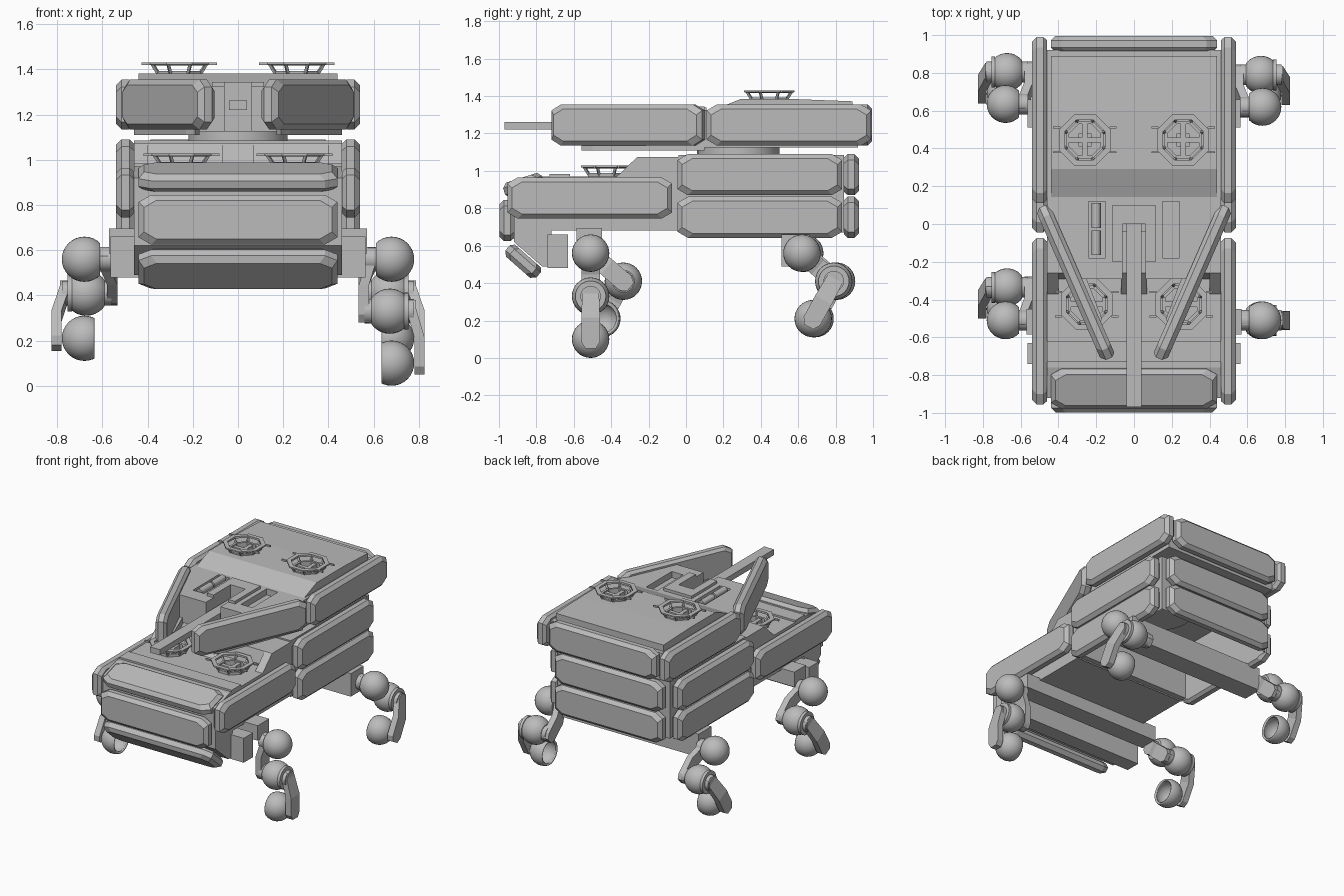
import bpy, bmesh, math
from mathutils import Vector, Matrix

if "Cube" in bpy.data.objects:
    bpy.data.objects.remove(bpy.data.objects["Cube"])

GREY = bpy.data.materials.new("plain grey")
GREY.diffuse_color = (0.5, 0.5, 0.5, 1)
GREY.use_nodes = True
GREY.node_tree.nodes["Principled BSDF"].inputs["Base Color"].default_value = GREY.diffuse_color


def finish(name, bm, smooth=False):
    bmesh.ops.recalc_face_normals(bm, faces=bm.faces)
    me = bpy.data.meshes.new(name)
    bm.to_mesh(me)
    bm.free()
    me.materials.append(GREY)
    ob = bpy.data.objects.new(name, me)
    bpy.context.collection.objects.link(ob)
    if smooth:
        bpy.ops.object.select_all(action='DESELECT')
        ob.select_set(True)
        bpy.context.view_layer.objects.active = ob
        bpy.ops.object.shade_smooth_by_angle(angle=math.radians(35))
    return ob


def loft(bm, rings, caps=True, closed=False):
    vs = [[bm.verts.new(p) for p in r] for r in rings]
    n = len(vs[0])
    for a, b in list(zip(vs, vs[1:])) + ([(vs[-1], vs[0])] if closed else []):
        for i in range(n):
            bm.faces.new((a[i], a[(i + 1) % n], b[(i + 1) % n], b[i]))
    if caps and not closed:
        bm.faces.new(vs[0])
        bm.faces.new(vs[-1])


def add_box(bm, x, y, z):
    loft(bm, [[(x[0], y[0], k), (x[1], y[0], k), (x[1], y[1], k), (x[0], y[1], k)] for k in z])


def box(name, x, y, z):
    bm = bmesh.new()
    add_box(bm, x, y, z)
    return finish(name, bm)


def prism(name, pts, axis, lo, hi):
    bm = bmesh.new()
    loft(bm, [[(k, a, b) if axis == 'x' else (a, b, k) for a, b in pts] for k in (lo, hi)])
    return finish(name, bm)


def cylinder(bm, p, q, r, n=24):
    p, q = Vector(p), Vector(q)
    m = (q - p).to_track_quat('Z', 'Y').to_matrix()
    ring = [m @ Vector((r * math.cos(2 * math.pi * i / n), r * math.sin(2 * math.pi * i / n), 0)) for i in range(n)]
    loft(bm, [[p + v for v in ring], [q + v for v in ring]])


def plate(name, c, u, n, L=0.88, H=0.22, T=0.08):
    """Armour slab: eight-sided outline, both faces inset."""
    u, n, c = Vector(u).normalized(), Vector(n).normalized(), Vector(c)
    v = n.cross(u)
    rings = []
    for t, s in ((-T / 2, 0.018), (-T / 4, 0), (T / 5, 0), (T / 2, 0.024)):
        a, b, ca, cb = L / 2 - s, H / 2 - s, 0.055, 0.032
        out = [(a, b - cb), (a - ca, b), (ca - a, b), (-a, b - cb),
               (-a, cb - b), (ca - a, -b), (a - ca, -b), (a, cb - b)]
        rings.append([c + u * i + v * j + n * t for i, j in out])
    bm = bmesh.new()
    loft(bm, rings)
    return finish(name, bm)


# side armour, mirrored
for s, side in ((1, "right"), (-1, "left")):
    plate(f"{side}_turret_plate", (s * .5, .55, 1.245), (0, 1, 0), (s, 0, 0))
    plate(f"{side}_turret_angled_plate", (s * .31, -.31, 1.245), (s * .4, .915, 0), (s * .915, -.4, 0))
    plate(f"{side}_upper_hull_plate", (s * .5, .395, .98), (0, 1, 0), (s, 0, 0))
    plate(f"{side}_lower_hull_plate", (s * .5, .395, .752), (0, 1, 0), (s, 0, 0))
    plate(f"{side}_front_hull_plate", (s * .5, -.515, .855), (0, 1, 0), (s, 0, 0))
    # narrow skirt below the angled plate
    prism(f"{side}_turret_skirt", [(s * .46, .1), (s * .40, .1), (s * .17, -.5), (s * .19, -.56), (s * .23, -.5)],
          'z', 1.11, 1.16)

# back and front armour
plate("back_turret_plate", (0, .955, 1.245), (1, 0, 0), (0, 1, 0))
plate("back_upper_plate", (0, .885, .98), (1, 0, 0), (0, 1, 0))
plate("back_lower_plate", (0, .885, .752), (1, 0, 0), (0, 1, 0))
plate("front_plate", (0, -.957, .735), (1, 0, 0), (0, -1, 0))
plate("front_upper_plate", (0, -.868, .925), (1, 0, 0), (0, -.3, .954))
plate("front_lower_plate", (0, -.872, .515), (1, 0, 0), (0, -.66, -.75))

# hull
front_hull = prism("front_hull", [(-.72, .68), (0, .68), (0, 1.075), (-.26, 1.075), (-.29, .97), (-.76, .97),
                                  (-.92, .92), (-.92, .62), (-.77, .49), (-.72, .49)], 'x', -.46, .46)
bm = bmesh.new()
add_box(bm, (-.46, .46), (-.04, .845), (.67, 1.085))
bmesh.ops.delete(bm, geom=[f for f in bm.faces if f.calc_center_median().z < .68], context='FACES')
finish("rear_hull", bm)
ramp = [(-.38, .96), (-.26, 1.075), (-.2, 1.075), (-.2, .96)]
for lo, hi in ((-.07, .07), (.4, .46), (-.46, -.4)):
    prism("deck_ramp", ramp, 'x', lo, hi)
box("deck_band", (-.46, .46), (-.73, -.62), (.95, .983))

# turret body with gun slot
half = [(.06, .0), (.06, -.29), (.28, -.29), (.46, .1), (.46, .92)]
turret = prism("turret_body", half + [(-x, y) for x, y in reversed(half)], 'z', 1.125, 1.325)
roof = prism("turret_roof", [(.13, 1.32), (.29, 1.383), (.6, 1.383), (.89, 1.372), (.89, 1.32)], 'x', -.44, .44)
bm = bmesh.new()
cylinder(bm, (0, .28, 1.05), (0, .28, 1.14), .22, 32)
finish("turret_ring", bm, True)
box("gun_barrel", (-.04, .04), (-.97, .01), (1.22, 1.262))
bm = bmesh.new()
for s in (1, -1):
    add_box(bm, sorted((s * .06, s * .115)), (-.2, .1), (1.25, 1.345))
add_box(bm, (-.06, .06), (.0, .1), (1.25, 1.345))
finish("gun_slot_frame", bm)
bm = bmesh.new()
for y in (-.165, -.02):
    cylinder(bm, (-.2, y, 1.315), (-.2, y + .13, 1.315), .024, 16)
finish("deck_canisters", bm, True)


# wells for fans and deck recesses
def cut(target, cutter):
    cutter.hide_render = True
    m = target.modifiers.new("cut", 'BOOLEAN')
    m.operation, m.object, m.solver = 'DIFFERENCE', cutter, 'EXACT'
    bpy.context.view_layer.objects.active = target
    bpy.ops.object.modifier_apply(modifier=m.name)
    bpy.data.objects.remove(cutter, do_unlink=True)


def octagon(c, r, z):
    return [(c[0] + r * math.cos(math.pi * (i + .5) / 4), c[1] + r * math.sin(math.pi * (i + .5) / 4), z)
            for i in range(8)]


def fan(name, x, y, z, targets):
    for t in targets:
        bm = bmesh.new()
        loft(bm, [octagon((x, y), .092, z - .1), octagon((x, y), .092, z + .1)])
        cut(t, finish("well_cutter", bm))
    bm = bmesh.new()
    # raised outer ring and low inner ring
    loft(bm, [octagon((x, y), r, z + h) for r, h in ((.115, .036), (.147, .04), (.147, .05), (.115, .05))], closed=True)
    loft(bm, [octagon((x, y), r, z + h) for r, h in ((.09, -.02), (.108, -.02), (.108, .012), (.09, .012))], closed=True)
    # sloping struts at the corners
    for (a, b, c), (d, e, f) in zip(octagon((x, y), .1, z), octagon((x, y), .13, z + .045)):
        cylinder(bm, (a, b, c), (d, e, f), .009, 4)
    # cross bars and hub
    add_box(bm, (x - .09, x + .09), (y - .014, y + .014), (z - .03, z + .005))
    add_box(bm, (x - .014, x + .014), (y - .09, y + .09), (z - .03, z + .005))
    add_box(bm, (x - .035, x + .035), (y - .035, y + .035), (z - .05, z - .005))
    # side prongs
    for s in (1, -1):
        for t in (1, -1):
            add_box(bm, sorted((x + s * .13, x + s * .168)), sorted((y + t * .06, y + t * .07)), (z + .038, z + .05))
    finish(name, bm)


for s in (1, -1):
    cut(turret, box("recess_cutter", sorted((s * .15, s * .242)), (-.18, .12), (1.28, 1.4)))
    fan("turret_fan", s * .26, .445, 1.381, (roof, turret))
    fan("front_deck_fan", s * .25, -.425, .978, (front_hull,))

# cross beams carrying the legs
box("front_block_beam", (-.565, .565), (-.74, -.63), (.48, .66))
box("front_leg_beam", (-.57, .57), (-.585, -.45), (.585, .695))
box("rear_leg_beam", (-.565, .565), (.51, .66), (.49, .66))


# legs
def ball(name, c, lo, hi, hollow=False):
    """Sphere with its pole along x, trimmed flat at x offsets lo and hi."""
    bm = bmesh.new()
    bmesh.ops.create_uvsphere(bm, u_segments=32, v_segments=16, radius=.1,
                              matrix=Matrix.Translation(c) @ Matrix.Rotation(math.pi / 2, 4, 'Y'))
    for off, d in ((lo, -1), (hi, 1)):
        if abs(off) < .1:
            g = bm.verts[:] + bm.edges[:] + bm.faces[:]
            r = bmesh.ops.bisect_plane(bm, geom=g, plane_co=Vector(c) + Vector((off, 0, 0)),
                                       plane_no=(d, 0, 0), clear_outer=True)
            if not hollow:
                e = [i for i in r['geom_cut'] if isinstance(i, bmesh.types.BMEdge)]
                bmesh.ops.edgeloop_fill(bm, edges=e)
    ob = finish(name, bm, True)
    if hollow:
        ob.modifiers.new("shell", 'SOLIDIFY').thickness = .014


def link(name, s, p, q, x0, x1, w=.1, t=.045):
    """Bent bar between two joints, given as (y, z) points."""
    p, q = Vector((0, *p)), Vector((0, *q))
    d = (q - p).normalized()
    n = Vector((s, 0, 0)).cross(d)
    L = (q - p).length
    rings = []
    for a, k, x in ((-.05, .5, x0), (-.015, .9, x0), (L * .5, 1, x1), (L + .015, 1, x1), (L + .05, .55, x1)):
        c = p + d * a + Vector((s * x, 0, 0))
        e, h = n * (w * k / 2), Vector((t / 2, 0, 0))
        rings.append([c - e - h, c + e - h, c + e + h, c - e + h])
    bm = bmesh.new()
    loft(bm, rings)
    finish(name, bm)


def leg(name, s, hip, knee, foot):
    trim = lambda a, b: (a, b) if s > 0 else (-b, -a)
    ball(name + "_hip", (s * .68, *hip), *trim(-.07, .1))
    ball(name + "_knee", (s * .672, *knee), *trim(-.08, .075))
    ball(name + "_foot", (s * .68, *foot), *trim(-.045, .1), hollow=True)
    bm = bmesh.new()
    for (y, z), a, b in ((hip, .56, .63), (knee, .56, .63), (knee, .73, .78)):
        cylinder(bm, (s * a, y, z), (s * b, y, z), .055)
    cylinder(bm, (s * .735, *knee), (s * .755, *knee), .082, 32)
    finish(name + "_joints", bm, True)
    link(name + "_upper_link", s, hip, knee, .597, .557)
    link(name + "_lower_link", s, knee, foot, .765, .803)


leg("front_right_leg", 1, (-.51, .56), (-.51, .33), (-.51, .10))
leg("front_left_leg", -1, (-.51, .56), (-.335, .41), (-.45, .21))
leg("rear_right_leg", 1, (.62, .56), (.79, .41), (.68, .21))
leg("rear_left_leg", -1, (.635, .56), (.805, .41), (.69, .21))
